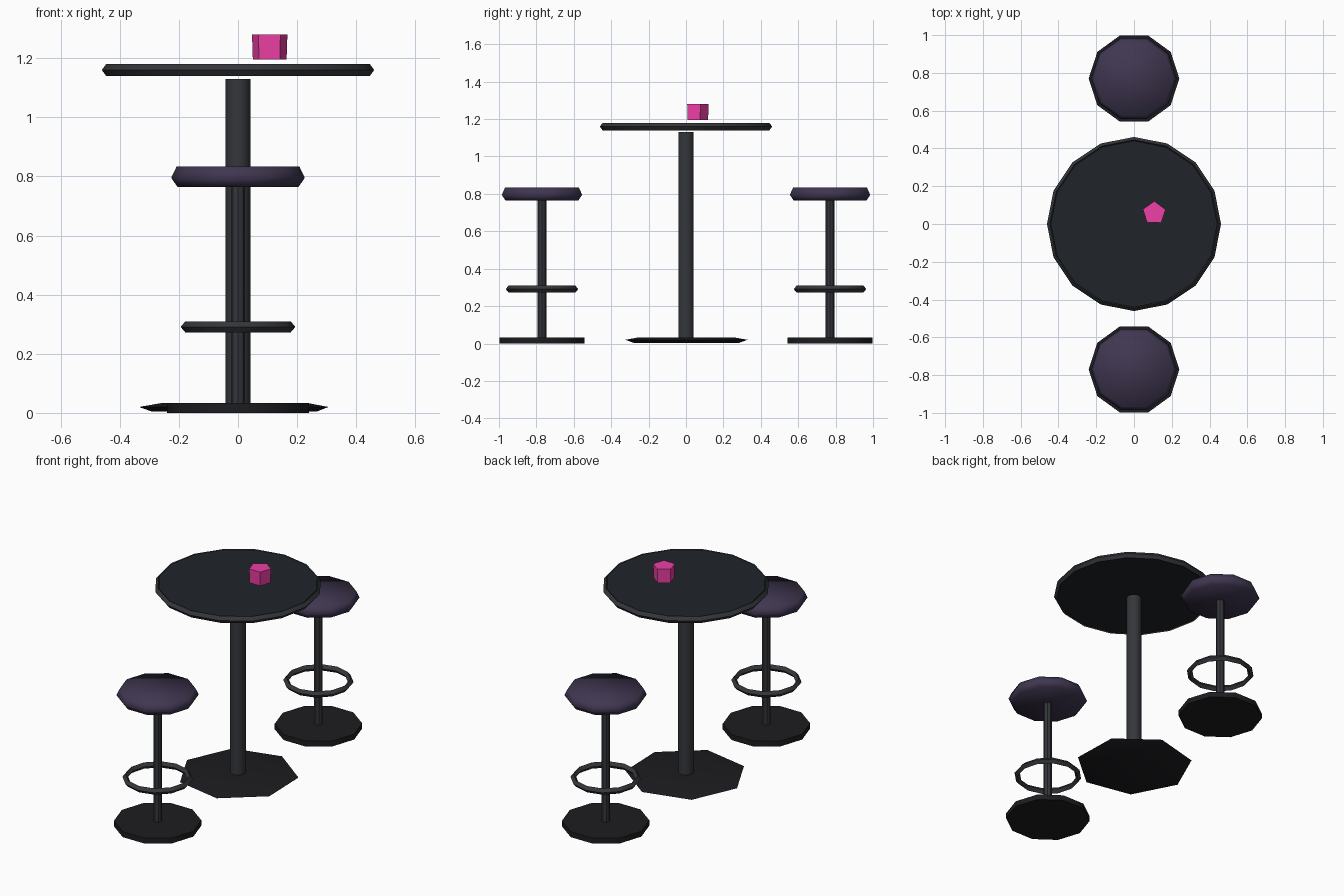
import bpy, math

if "Cube" in bpy.data.objects:
    bpy.data.objects.remove(bpy.data.objects["Cube"])


def material(name, rgb):
    m = bpy.data.materials.new(name)
    m.diffuse_color = (*rgb, 1)
    m.use_nodes = True
    m.node_tree.nodes["Principled BSDF"].inputs["Base Color"].default_value = m.diffuse_color
    return m


BLACK = material("black", (0.012, 0.012, 0.015))
METAL = material("dark_metal", (0.035, 0.037, 0.043))
TOP = material("dark_top", (0.014, 0.017, 0.022))
PURPLE = material("dark_purple", (0.05, 0.037, 0.08))
PINK = material("pink", (0.85, 0.05, 0.38))


def finish(name, mesh, loc, mat, angle):
    ob = bpy.data.objects.new(name, mesh)
    bpy.context.collection.objects.link(ob)
    ob.location = loc
    mesh.materials.append(mat)
    bpy.ops.object.select_all(action='DESELECT')
    ob.select_set(True)
    bpy.context.view_layer.objects.active = ob
    bpy.ops.object.shade_smooth_by_angle(angle=math.radians(angle))
    return ob


def lathe(name, profile, sides, mat, loc=(0, 0, 0), turn=0, ring=False, angle=40):
    """Revolve (radius, z) points; cap the ends, or close the section into a ring."""
    verts = []
    for r, z in profile:
        for i in range(sides):
            a = turn + 2 * math.pi * i / sides
            verts.append((r * math.cos(a), r * math.sin(a), z))
    n = len(profile)
    faces = []
    for k in range(n if ring else n - 1):
        p, q = k * sides, (k + 1) % n * sides
        for i in range(sides):
            j = (i + 1) % sides
            faces.append((p + i, p + j, q + j, q + i))
    if not ring:
        faces.append(tuple(reversed(range(sides))))
        faces.append(tuple(range((n - 1) * sides, n * sides)))
    mesh = bpy.data.meshes.new(name)
    mesh.from_pydata(verts, [], faces)
    return finish(name, mesh, loc, mat, angle)


def diamond(major, minor, z, half_height):
    return [(major + minor, z), (major, z + half_height),
            (major - minor, z), (major, z - half_height)]


# Table: base plate, post, top and metal edge band
lathe("table_base", [(0.29, 0.004), (0.335, 0.02), (0.26, 0.033)], 7, BLACK,
      turn=math.radians(-24))
lathe("table_post", [(0.043, 0.03), (0.043, 1.13)], 10, METAL)
lathe("table_top", [(0.44, 1.145), (0.445, 1.16), (0.44, 1.178)], 16, TOP)
lathe("table_edge_band", diamond(0.446, 0.015, 1.16, 0.02), 16, METAL, ring=True)

# Cup standing on the table
lathe("cup", [(0.06, 1.195), (0.063, 1.28)], 5, PINK, loc=(0.107, 0.058, 0), turn=0.3)

# Two bar stools, front and back
for label, side in (("front", -1), ("back", 1)):
    at = (0, 0.77 * side, 0)
    lathe(label + "_stool_base", [(0.24, 0.0), (0.24, 0.033)], 10, BLACK, at)
    lathe(label + "_stool_post", [(0.024, 0.03), (0.024, 0.77)], 8, METAL, at)
    lathe(label + "_foot_ring", diamond(0.178, 0.016, 0.291, 0.019), 12, METAL, at, ring=True)
    lathe(label + "_seat", [(0.205, 0.765), (0.226, 0.795), (0.208, 0.833)], 10, PURPLE, at,
          angle=75)
